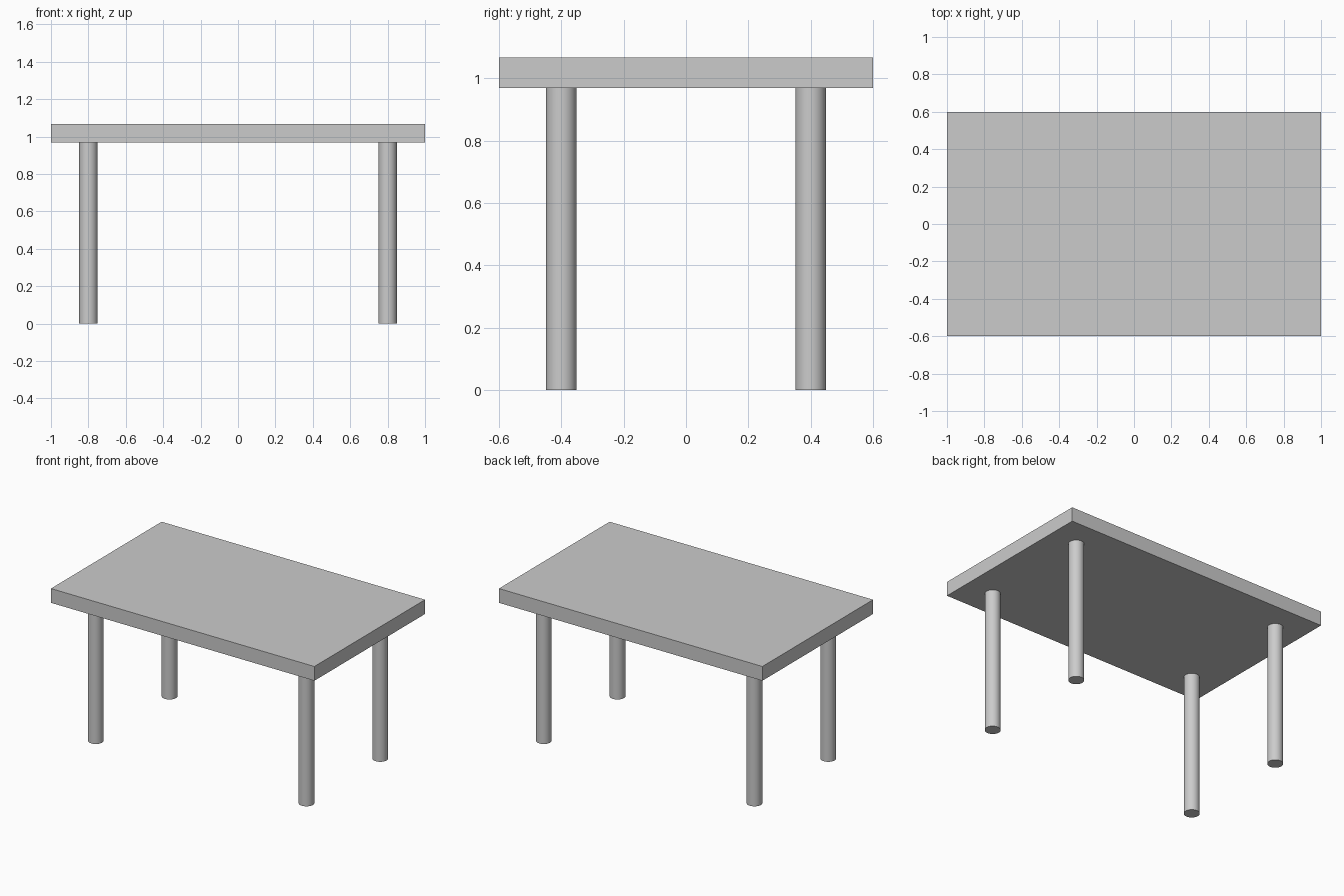
import bpy
from math import radians

if "Cube" in bpy.data.objects:
    bpy.data.objects.remove(bpy.data.objects["Cube"])

TOP_Z = 1.067       # upper face of the table
THICKNESS = 0.098
LEG_RADIUS = 0.049
LEG_HEIGHT = TOP_Z - THICKNESS

# Rectangular tabletop
bpy.ops.mesh.primitive_cube_add(size=1, location=(0, 0, TOP_Z - THICKNESS / 2))
top = bpy.context.object
top.name = "tabletop"
top.scale = (2.0, 1.2, THICKNESS)
bpy.ops.object.transform_apply(location=False, rotation=False, scale=True)


# Round legs, one near each corner
def add_leg(name, x, y):
    bpy.ops.mesh.primitive_cylinder_add(
        vertices=32, radius=LEG_RADIUS, depth=LEG_HEIGHT,
        location=(x, y, LEG_HEIGHT / 2))
    bpy.context.object.name = name
    bpy.ops.object.shade_smooth_by_angle(angle=radians(30))


for side, x in (("left", -0.8), ("right", 0.8)):
    for end, y in (("front", -0.4), ("back", 0.4)):
        add_leg(f"{end}_{side}_leg", x, y)
